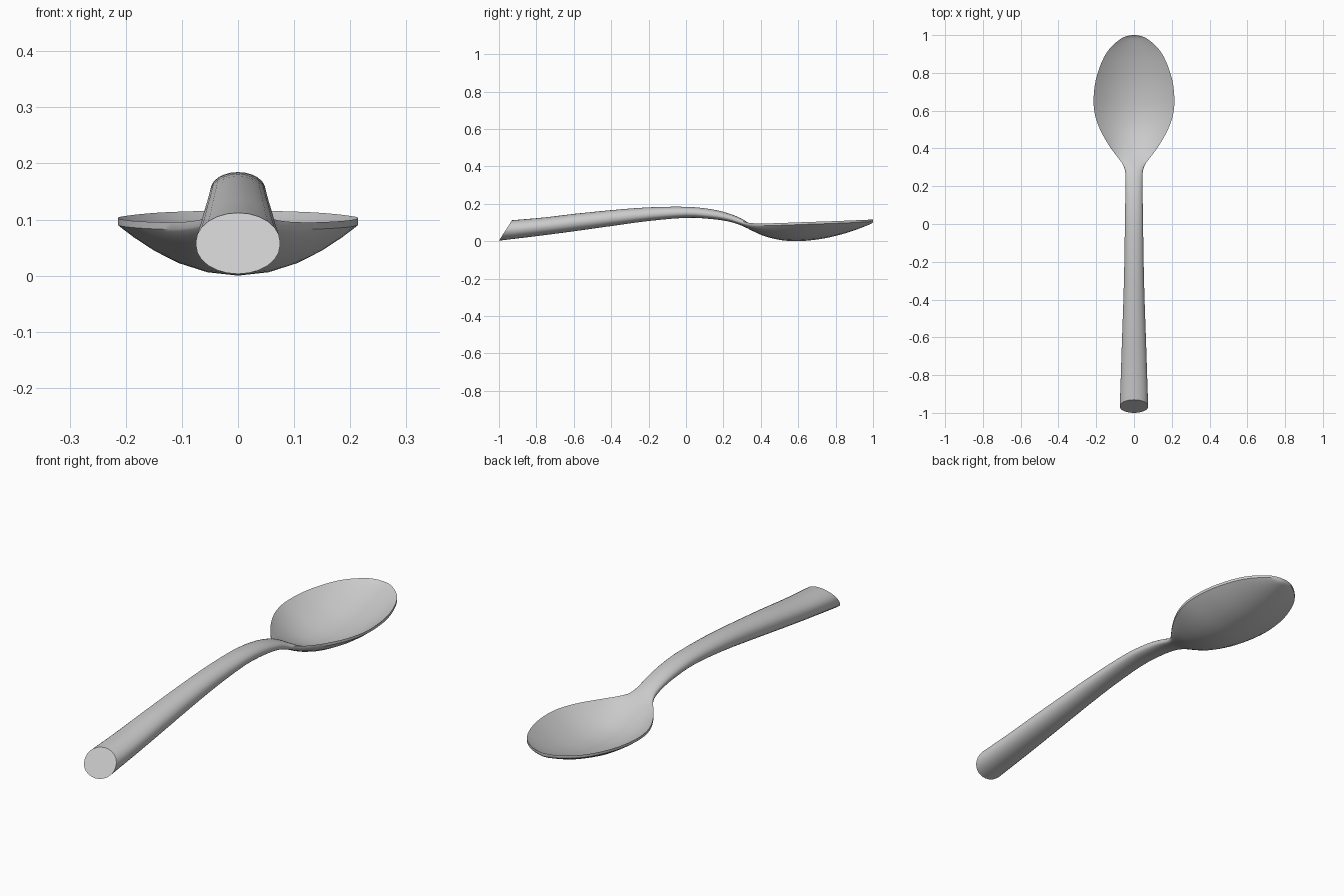
import bpy, bmesh, math

# Stations: y, half width, rim z, underside z, top centre z, edge thickness, roundness (1 oval, 2 dish)
STATIONS = [
    (-1.00, 0.075, 0.060, 0.003, 0.112, 0.006, 1.0),
    (-0.80, 0.069, 0.079, 0.027, 0.126, 0.006, 1.0),
    (-0.60, 0.063, 0.101, 0.053, 0.146, 0.006, 1.0),
    (-0.40, 0.056, 0.124, 0.081, 0.166, 0.006, 1.0),
    (-0.20, 0.051, 0.144, 0.108, 0.181, 0.006, 1.0),
    (0.00, 0.048, 0.155, 0.125, 0.184, 0.006, 1.0),
    (0.13, 0.046, 0.146, 0.119, 0.172, 0.006, 1.0),
    (0.22, 0.045, 0.130, 0.107, 0.151, 0.006, 1.0),
    (0.28, 0.047, 0.112, 0.090, 0.129, 0.007, 1.0),
    (0.32, 0.062, 0.101, 0.073, 0.107, 0.009, 1.2),
    (0.36, 0.092, 0.096, 0.053, 0.082, 0.011, 1.5),
    (0.42, 0.135, 0.095, 0.027, 0.050, 0.012, 1.8),
    (0.50, 0.180, 0.097, 0.007, 0.023, 0.012, 2.0),
    (0.58, 0.207, 0.100, 0.000, 0.014, 0.012, 2.0),
    (0.66, 0.214, 0.103, 0.004, 0.017, 0.012, 2.0),
    (0.76, 0.203, 0.106, 0.019, 0.032, 0.012, 2.0),
    (0.86, 0.170, 0.110, 0.045, 0.058, 0.012, 2.0),
    (0.93, 0.128, 0.113, 0.069, 0.082, 0.012, 2.0),
    (0.98, 0.071, 0.115, 0.089, 0.102, 0.011, 2.0),
    (0.995, 0.036, 0.116, 0.097, 0.111, 0.010, 2.0),
    (1.00, 0.008, 0.116, 0.103, 0.115, 0.009, 2.0),
]
STEPS = 3   # rings between stations
SIDES = 12  # segments across each of the upper and lower faces


def spline(a, b, c, d, t):
    """Catmull-Rom blend of four stations."""
    return [0.5 * (2 * q + (r - p) * t + (2 * p - 5 * q + 4 * r - s) * t * t
                   + (3 * q - p - 3 * r + s) * t ** 3) for p, q, r, s in zip(a, b, c, d)]


def smooth_stations(st):
    # Mirrored end stations keep the slope at both ends
    first = [2 * a - b for a, b in zip(st[0], st[1])]
    pts = [first] + list(st) + [st[-1]]
    out = [spline(*pts[i:i + 4], k / STEPS) for i in range(len(st) - 1) for k in range(STEPS)]
    return out + [list(st[-1])]


def ring(y, w, rim, bottom, top, edge, power):
    """Closed cross-section: lower curve left to right, upper curve back."""
    slant = 0.64 * min(1, max(0, (-0.6 - y) / 0.4))  # oblique cut at the handle end
    low_rim = rim - edge
    pts = []
    for upper in (False, True):
        for i in range(SIDES + 1):
            t = math.pi * i / SIDES
            x = -w * math.cos(t) * (-1 if upper else 1)
            s = max(0.0, math.sin(t)) ** power
            z = rim + (top - rim) * s if upper else low_rim + (bottom - low_rim) * s
            pts.append((x, y + slant * (z - bottom), z))
    return pts


# Spoon: handle, neck and hollow bowl as one continuous loft
bm = bmesh.new()
rings = [[bm.verts.new(p) for p in ring(*s)] for s in smooth_stations(STATIONS)]
n = len(rings[0])
for a, b in zip(rings, rings[1:]):
    for i in range(n):
        j = (i + 1) % n
        bm.faces.new((a[i], a[j], b[j], b[i]))
bm.faces.new(rings[0])    # flat oblique handle end
bm.faces.new(rings[-1])   # bowl tip
bmesh.ops.recalc_face_normals(bm, faces=bm.faces[:])

mesh = bpy.data.meshes.new("spoon")
bm.to_mesh(mesh)
bm.free()
spoon = bpy.data.objects.new("spoon", mesh)
bpy.context.collection.objects.link(spoon)
bpy.context.view_layer.objects.active = spoon
spoon.select_set(True)
bpy.ops.object.shade_smooth_by_angle(angle=math.radians(35))
